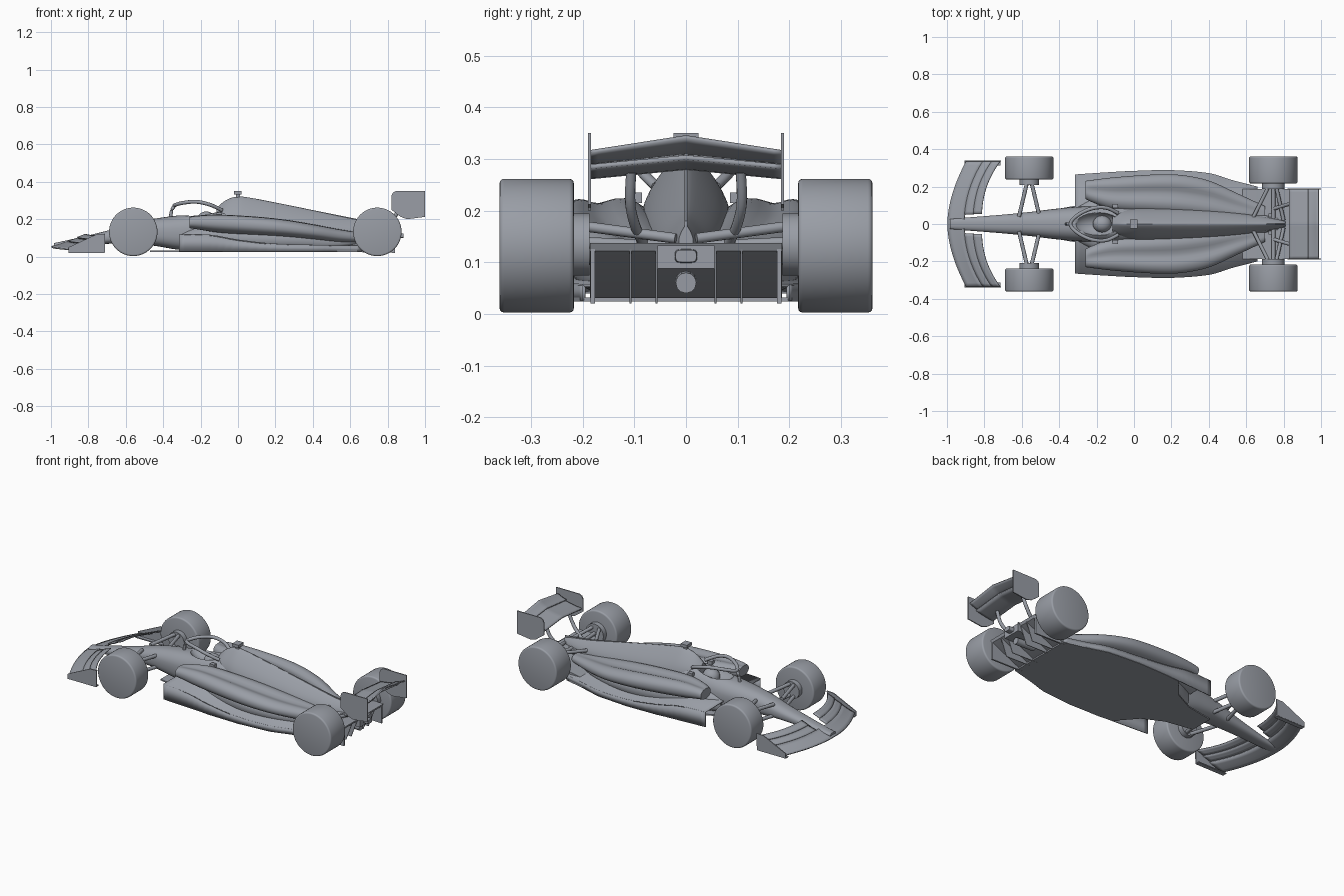
import bpy, bmesh, math
from mathutils import Vector, Matrix

if "Cube" in bpy.data.objects:
    bpy.data.objects.remove(bpy.data.objects["Cube"])

paint = bpy.data.materials.new("plain grey")
paint.diffuse_color = (0.32, 0.34, 0.38, 1)
paint.use_nodes = True
paint.node_tree.nodes["Principled BSDF"].inputs["Base Color"].default_value = paint.diffuse_color


def make(name, bm, mirror=False, thick=0):
    bmesh.ops.recalc_face_normals(bm, faces=bm.faces[:])
    me = bpy.data.meshes.new(name)
    bm.to_mesh(me)
    bm.free()
    me.materials.append(paint)
    ob = bpy.data.objects.new(name, me)
    bpy.context.collection.objects.link(ob)
    bpy.ops.object.select_all(action='DESELECT')
    ob.select_set(True)
    bpy.context.view_layer.objects.active = ob
    bpy.ops.object.shade_smooth_by_angle(angle=math.radians(35))
    if thick:
        m = ob.modifiers.new("thickness", 'SOLIDIFY')
        m.thickness, m.offset = thick, 0
    if mirror:
        m = ob.modifiers.new("mirror", 'MIRROR')
        m.use_axis = (False, True, False)
        m.use_mirror_merge = False
    return ob


def smooth_rows(rows, steps=5):
    """Catmull-Rom samples between the stations."""
    out = []
    for i in range(len(rows) - 1):
        p = [rows[max(0, min(len(rows) - 1, i + k))] for k in (-1, 0, 1, 2)]
        for s in range(steps):
            t = s / steps
            out.append([0.5 * (2 * b + (c - a) * t + (2 * a - 5 * b + 4 * c - d) * t * t
                               + (3 * b - a - 3 * c + d) * t ** 3) for a, b, c, d in zip(*p)])
    return out + [list(rows[-1])]


def skin(bm, rings):
    """Join closed rings into a capped solid."""
    n = len(rings[0])
    for a, b in zip(rings, rings[1:]):
        for k in range(n):
            bm.faces.new((a[k], a[(k + 1) % n], b[(k + 1) % n], b[k]))
    bm.faces.new(rings[0])
    bm.faces.new(rings[-1])


def loft(name, rows, n=2.0, taper=0.0, mirror=False, sides=40, dent=0.0):
    """Rows of (x, y_in, y_out, z_low, z_high), rounded cross-sections."""
    bm = bmesh.new()
    rings = []
    path = smooth_rows(rows)
    for i, (x, y0, y1, z0, z1) in enumerate(path):
        groove = dent * math.sin(math.pi * i / (len(path) - 1))
        ring = []
        for k in range(sides):
            a = 2 * math.pi * k / sides
            c, s = math.cos(a), math.sin(a)
            c = math.copysign(abs(c) ** (2 / n), c)
            s = math.copysign(abs(s) ** (2 / n), s)
            z = (z0 + z1) / 2 + (z1 - z0) / 2 * s
            if s > 0:
                z -= groove * s * math.exp(-((c - .05) / .35) ** 2)
            ring.append(bm.verts.new((x, (y0 + y1) / 2 + (y1 - y0) / 2 * c * (1 - taper * max(s, 0) ** 2), z)))
        rings.append(ring)
    skin(bm, rings)
    return make(name, bm, mirror)


def centred(rows):
    return [(x, -w, w, a, b) for x, w, a, b in rows]


def prism(name, pts, lo, hi, mirror=False, flat=False):
    """Profile in x,z pushed along y, or in x,y pushed along z when flat."""
    bm = bmesh.new()
    f = bm.faces.new([bm.verts.new((a, b, lo) if flat else (a, lo, b)) for a, b in pts])
    r = bmesh.ops.extrude_face_region(bm, geom=[f])
    bmesh.ops.translate(bm, vec=(0, 0, hi - lo) if flat else (0, hi - lo, 0),
                        verts=[v for v in r['geom'] if isinstance(v, bmesh.types.BMVert)])
    return make(name, bm, mirror)


def box(name, x0, x1, y0, y1, z0, z1, mirror=False):
    return prism(name, [(x0, z0), (x1, z0), (x1, z1), (x0, z1)], y0, y1, mirror)


def sheet(name, fn, nu, nv, thick, mirror=False):
    bm = bmesh.new()
    g = [[bm.verts.new(fn(i / nu, j / nv)) for j in range(nv + 1)] for i in range(nu + 1)]
    for i in range(nu):
        for j in range(nv):
            bm.faces.new((g[i][j], g[i + 1][j], g[i + 1][j + 1], g[i][j + 1]))
    return make(name, bm, mirror, thick)


def tube(name, pts, r, mirror=False):
    """Round bar along a smoothed path."""
    path = [Vector(p) for p in (smooth_rows(pts) if len(pts) > 2 else pts)]
    bm = bmesh.new()
    rings = []
    for i, p in enumerate(path):
        d = (path[min(i + 1, len(path) - 1)] - path[max(i - 1, 0)]).normalized()
        u = d.cross(Vector((0, 0, 1)) if abs(d.z) < 0.95 else Vector((0, 1, 0))).normalized()
        v = u.cross(d)
        rings.append([bm.verts.new(p + r * (math.cos(k * math.pi / 6) * u + math.sin(k * math.pi / 6) * v))
                      for k in range(12)])
    skin(bm, rings)
    return make(name, bm, mirror)


def drum(name, x, z, r, y0, y1, bevel=0):
    """Cylinder along y, mirrored to both sides."""
    bm = bmesh.new()
    bmesh.ops.create_cone(bm, cap_ends=True, segments=64, radius1=r, radius2=r, depth=y1 - y0,
                          matrix=Matrix.Translation((x, (y0 + y1) / 2, z)) @ Matrix.Rotation(math.pi / 2, 4, 'X'))
    if bevel:
        rims = [e for e in bm.edges if any(len(f.verts) > 4 for f in e.link_faces)]
        bmesh.ops.bevel(bm, geom=rims, offset=bevel, segments=3, profile=0.5, affect='EDGES')
    return make(name, bm, True)


def ball(name, loc, scale):
    bm = bmesh.new()
    bmesh.ops.create_uvsphere(bm, u_segments=32, v_segments=16, radius=1,
                              matrix=Matrix.Translation(loc) @ Matrix.Diagonal((*scale, 1)))
    return make(name, bm)


# Nose and central tub, with a cockpit opening
tub = loft("nose_and_tub", centred([
    (-0.985, .026, .05, .072), (-.9, .034, .053, .09), (-.7, .05, .068, .138), (-.55, .065, .07, .182),
    (-.43, .08, .055, .205), (-.3, .092, .035, .222), (-.1, .1, .03, .245), (.1, .1, .03, .215),
    (.4, .07, .035, .165), (.7, .045, .09, .145), (.82, .03, .11, .135)]), n=2.7, taper=.15)
cutter = ball("cockpit_cutter", (-.2, 0, .255), (.125, .068, .075))
cutter.hide_render = True
cutter.hide_viewport = True
cut = tub.modifiers.new("cockpit", 'BOOLEAN')
cut.operation, cut.object, cut.solver = 'DIFFERENCE', cutter, 'EXACT'
ball("helmet", (-.17, 0, .196), (.05, .045, .045))

# Engine cover with a narrow spine
loft("engine_cover", centred([
    (-.115, .055, .12, .258), (-.07, .068, .1, .298), (-.01, .082, .06, .32), (.06, .088, .04, .315),
    (.25, .084, .04, .279), (.45, .07, .045, .237), (.63, .048, .06, .199), (.75, .028, .09, .182),
    (.81, .014, .11, .172)]), n=1.7, taper=.45)
prism("spine_fin", [(.1, .28), (.1, .309), (.63, .202), (.81, .18), (.81, .14)], -.003, .003)
box("camera_stem", -.012, .012, -.008, .008, .31, .34)
box("camera_pod", -.022, .02, -.024, .024, .332, .35)

# Sidepods over an undercut lower body
loft("sidepod", [
    (-.26, .135, .23, .152, .212), (-.22, .115, .236, .146, .222), (-.1, .075, .25, .128, .23),
    (.1, .06, .264, .112, .22), (.25, .05, .262, .102, .204), (.4, .035, .232, .09, .178),
    (.55, .02, .165, .075, .148), (.7, .015, .095, .075, .122)], n=2.3, mirror=True, dent=.022)
loft("undercut_body", centred([
    (-.3, .1, .03, .14), (-.15, .16, .03, .17), (.1, .215, .03, .16), (.3, .21, .03, .14),
    (.5, .15, .03, .115), (.7, .07, .075, .11)]), n=3)

# Floor: raised at the front as open tunnels, with upright side panels
floor = [(-.315, .265, .116), (-.15, .276, .114), (0, .284, .088), (.2, .288, .066), (.4, .272, .06),
         (.52, .236, .057), (.66, .2, .055)]
edge = smooth_rows(floor, 4)
last = len(edge) - 1


def floor_top(u, v):
    x, w, z = edge[round(u * last)]
    return x, w * (2 * v - 1), z


def floor_side(u, v):
    x, w, z = edge[round(u * last)]
    return x, w - .003, .026 + (z - .026) * v


sheet("floor_top", floor_top, last, 2, .006)
sheet("floor_side_panel", floor_side, last, 1, .006, True)
outline = [(-.47, .07), (-.3, .1), (-.18, .16), (-.08, .275)] + [(x, w) for x, w, z in floor[2:]]
prism("floor_bottom", outline + [(x, -w) for x, w in reversed(outline)], .024, .032, flat=True)

# Diffuser ramp with walls and fences
prism("diffuser_ramp", [(.56, .026), (.64, .028), (.838, .122), (.845, .137), (.775, .137), (.66, .075), (.56, .055)],
      -.186, .186)
for label, y, t in (("wall", .176, .009), ("outer_fence", .105, .004), ("inner_fence", .055, .004)):
    prism("diffuser_" + label, [(.62, .024), (.8 if t < .005 else .84, .02), (.84, .126), (.62, .06)], y, y + t, True)
box("crash_structure", .72, .855, -.055, .055, .088, .132)
loft("rear_light", centred([(.84, .022, .098, .126), (.885, .02, .1, .124)]), n=4)
tube("exhaust", [(.7, 0, .065), (.825, 0, .06)], .02)

# Wheels, hubs and suspension arms
for end, x, y0, hub_y, hub_r in (("front", -.56, .238, .208, .052), ("rear", .745, .217, .187, .06)):
    drum(end + "_wheel", x, .132, .1295, y0, .361, .009)
    drum(end + "_hub", x, .134, hub_r, hub_y, y0 + .01)
for dx in (-.055, .055):
    tube("front_upper_arm", [(-.56 + dx * .2, .225, .168), (-.56 + dx, .04, .158)], .0105, True)
    tube("front_lower_arm", [(-.56 + dx * .2, .225, .1), (-.56 + dx, .04, .09)], .0105, True)
for x0, x1 in ((.72, .63), (.76, .8)):
    tube("rear_upper_arm", [(x0, .2, .17), (x1, .02, .146)], .01, True)
tube("rear_drive_shaft", [(.745, .2, .138), (.745, .02, .13)], .011, True)

# Cockpit hoop and mirrors
side = [(-.3, .048, .286), (-.225, .083, .293), (-.15, .087, .277), (-.085, .058, .247)]
hoop = [(x, -y, z) for x, y, z in reversed(side)] + [(-.34, 0, .274)] + side
tube("cockpit_hoop", hoop, .01)
tube("hoop_pillar", [(-.362, 0, .195), (-.355, 0, .245), (-.338, 0, .274)], .009)
box("mirror", -.115, -.085, .085, .108, .215, .235, True)


# Front wing: swept main plane and close-set flaps between end plates
def front_wing(f0, f1, ya, yb, lift=0):
    def fn(u, v):
        y = ya + (yb - ya) * u
        k = abs(y) / .335
        f = f0 + (f1 - f0) * v
        lead, trail = -.997 + .1 * k ** 1.8, -.815 + .1 * k ** 2.5
        return (lead + (trail - lead) * f, y, .052 - .014 * k + .07 * f ** 1.3 + lift * (1 - v))
    return fn


sheet("front_wing_main_plane", front_wing(0, .5, -.335, .335), 32, 4, .009)
for i, (a, b) in enumerate(((.49, .76), (.75, 1))):
    sheet("front_wing_flap", front_wing(a, b, .05 + .004 * i, .335, .005), 16, 3, .005, True)
prism("front_wing_end_plate", [(-.905, .022), (-.712, .022), (-.71, .122), (-.755, .12), (-.905, .05)],
      .333, .339, True)
box("front_wing_foot", -.905, -.715, .312, .338, .02, .026, True)


# Rear wing: shallow peaked planes between end plates
def rear_wing(x0, x1, low, high, drop0, drop1):
    def fn(u, v):
        y = -.186 + .372 * u
        k = abs(y) / .186
        return (x0 + (x1 - x0) * v, y, low - drop0 * k + (high - low - (drop1 - drop0) * k) * v ** 1.5)
    return fn


sheet("rear_wing_main_plane", rear_wing(.828, .945, .283, .303, .018, .018), 24, 5, .009)
sheet("rear_wing_flap", rear_wing(.93, .988, .311, .343, .019, .029), 24, 5, .007)
prism("rear_wing_end_plate", [(.82, .25), (.82, .325), (.828, .342), (.845, .35), (1, .35), (1, .212),
                              (.905, .2), (.87, .212)], .184, .19, True)
tube("rear_wing_pylon", [(.74, .08, .13), (.8, .098, .17), (.84, .108, .215), (.865, .106, .275)], .01, True)
